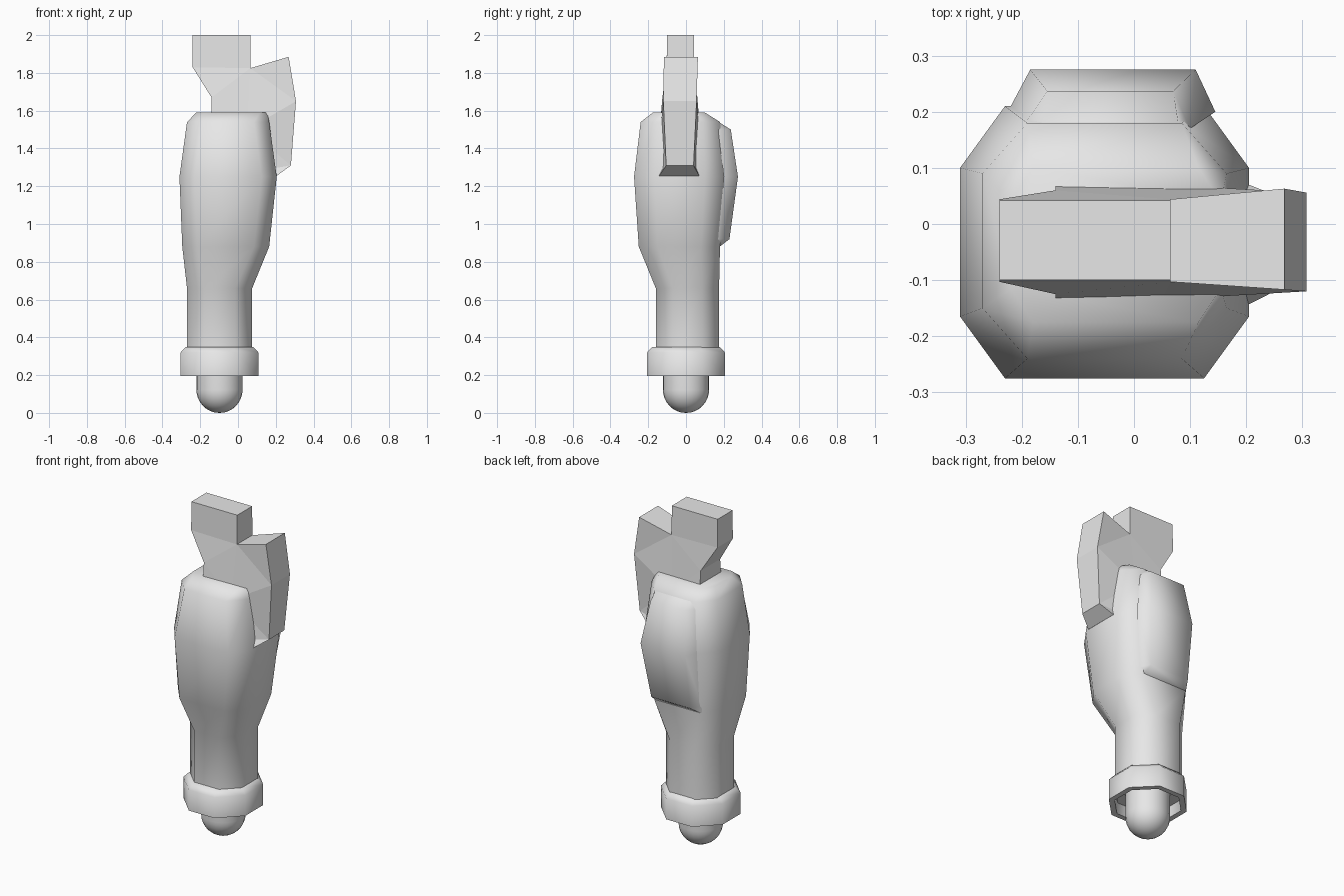
import bpy, bmesh, math
from math import sin, cos, pi, radians

cube = bpy.data.objects.get("Cube")
if cube:
    bpy.data.objects.remove(cube, do_unlink=True)

grey = bpy.data.materials.new("light_grey")
grey.use_nodes = True
grey.diffuse_color = (0.8, 0.8, 0.8, 1)
grey.node_tree.nodes["Principled BSDF"].inputs["Base Color"].default_value = (0.8, 0.8, 0.8, 1)

AXIS_X = -0.098


def finish(name, bm, smooth=None):
    """Turn a bmesh into a named object, smooth below the given angle."""
    bmesh.ops.recalc_face_normals(bm, faces=bm.faces)
    mesh = bpy.data.meshes.new(name)
    bm.to_mesh(mesh)
    bm.free()
    mesh.materials.append(grey)
    obj = bpy.data.objects.new(name, mesh)
    bpy.context.collection.objects.link(obj)
    if smooth:
        bpy.ops.object.select_all(action='DESELECT')
        obj.select_set(True)
        bpy.context.view_layer.objects.active = obj
        bpy.ops.object.shade_smooth_by_angle(angle=radians(smooth))
    return obj


def loft(name, rings, smooth):
    """Skin a stack of equal-length rings and cap both ends."""
    bm = bmesh.new()
    rows = [[bm.verts.new(p) for p in ring] for ring in rings]
    for a, b in zip(rows, rows[1:]):
        for i in range(len(a)):
            j = (i + 1) % len(a)
            bm.faces.new((a[i], a[j], b[j], b[i]))
    bm.faces.new(rows[0])
    bm.faces.new(rows[-1])
    return finish(name, bm, smooth)


def octagon(z, x0, x1, y0, y1, cx, cy):
    """Rectangle with its corners cut by cx and cy."""
    return [(x0 + cx, y0, z), (x1 - cx, y0, z), (x1, y0 + cy, z), (x1, y1 - cy, z),
            (x1 - cx, y1, z), (x0 + cx, y1, z), (x0, y1 - cy, z), (x0, y0 + cy, z)]


def circle(z, r, n, turn=0.0):
    return [(AXIS_X + r * cos(2 * pi * i / n + turn), r * sin(2 * pi * i / n + turn), z)
            for i in range(n)]


# Forearm: octagonal sections from wrist to elbow
forearm_sections = [
    (0.30, -0.27, 0.075, -0.16, 0.175, 0.09, 0.09),
    (0.66, -0.27, 0.075, -0.16, 0.175, 0.09, 0.09),
    (0.88, -0.295, 0.165, -0.25, 0.18, 0.08, 0.10),
    (1.25, -0.31, 0.205, -0.275, 0.21, 0.08, 0.11),
    (1.54, -0.27, 0.165, -0.24, 0.18, 0.08, 0.09),
    (1.59, -0.22, 0.155, -0.175, 0.10, 0.04, 0.06),
]
loft("forearm", [octagon(*s) for s in forearm_sections], 70)

# Raised plate on the back: outer width, outer y, inner width, inner y
plate_sections = [
    (0.88, -0.22, 0.08, 0.178, -0.225, 0.085, 0.17),
    (0.92, -0.19, 0.07, 0.23, -0.225, 0.10, 0.17),
    (1.25, -0.185, 0.11, 0.275, -0.225, 0.145, 0.20),
    (1.50, -0.155, 0.07, 0.237, -0.20, 0.10, 0.17),
    (1.58, -0.16, 0.09, 0.11, -0.17, 0.10, 0.07),
]
loft("forearm_back_plate",
     [[(a, y, z), (b, y, z), (d, w, z), (c, w, z)]
      for z, a, b, y, c, d, w in plate_sections], 70)

# Wrist cuff: chamfered octagonal ring with a recess underneath
to_corner = 1 / cos(pi / 8)
cuff_profile = [(0.35, 0.178), (0.32, 0.206), (0.195, 0.206), (0.195, 0.175), (0.26, 0.17)]
loft("wrist_cuff", [circle(z, r * to_corner, 8, pi / 8) for z, r in cuff_profile], 60)

# Rounded hand stub
R = 0.122
dome = [circle(R - R * cos(t), R * sin(t), 24)
        for t in (pi / 2 * (k + 0.15) / 8 for k in range(8))]
loft("hand_stub", dome + [circle(R, R, 24), circle(0.27, R, 24)], 60)

# Elbow bracket: flat profile (x, z) with its own front and back y at each corner
bracket_outline = [
    (-0.24, 2.0, -0.10, 0.042), (0.065, 2.0, -0.10, 0.042),
    (0.065, 1.825, -0.103, 0.044), (0.268, 1.885, -0.117, 0.063),
    (0.307, 1.65, -0.12, 0.056), (0.28, 1.31, -0.105, 0.04),
    (0.205, 1.255, -0.143, 0.07), (0.10, 1.28, -0.14, 0.07),
    (0.05, 1.50, -0.135, 0.07), (-0.14, 1.55, -0.135, 0.07),
    (-0.14, 1.67, -0.125, 0.06), (-0.24, 1.83, -0.103, 0.044),
]
bracket = loft("elbow_bracket",
               [[(x, front, z) for x, z, front, back in bracket_outline],
                [(x, back, z) for x, z, front, back in bracket_outline]], None)
bm = bmesh.new()
bm.from_mesh(bracket.data)
bmesh.ops.triangulate(bm, faces=[f for f in bm.faces if len(f.verts) > 4])
bm.to_mesh(bracket.data)
bm.free()
